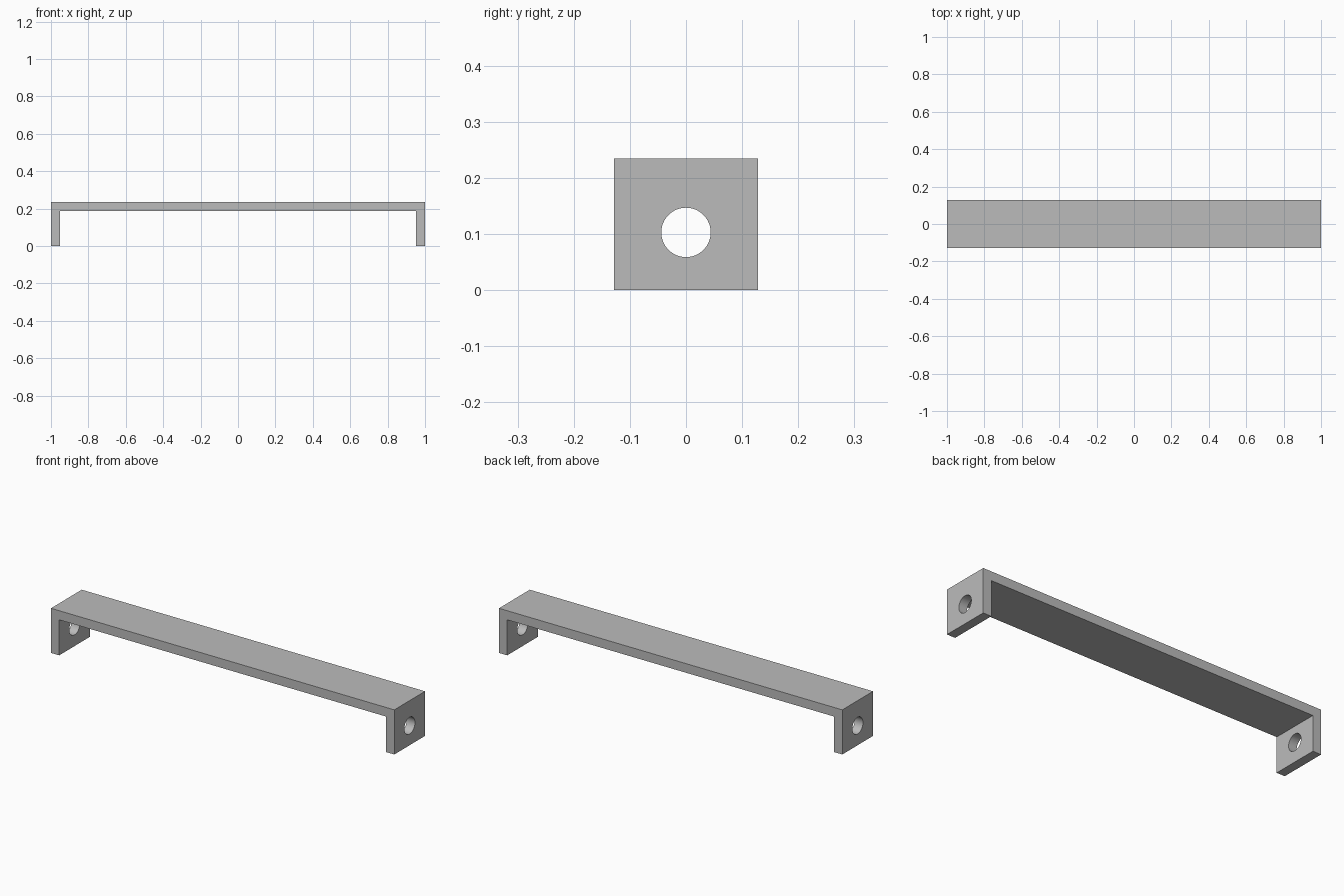
import bpy, bmesh, math

default = bpy.data.objects.get("Cube")
if default:
    bpy.data.objects.remove(default, do_unlink=True)

HALF_LENGTH, HALF_WIDTH, HEIGHT, WALL = 1.0, 0.128, 0.235, 0.048
HOLE_RADIUS, HOLE_Z = 0.044, 0.103

grey = bpy.data.materials.new("plain grey")
grey.use_nodes = True
colour = (0.5, 0.5, 0.5, 1)
grey.diffuse_color = colour
grey.node_tree.nodes["Principled BSDF"].inputs["Base Color"].default_value = colour

# Bracket: U profile extruded across its width
inner, under = HALF_LENGTH - WALL, HEIGHT - WALL
half = [(HALF_LENGTH, HEIGHT), (HALF_LENGTH, 0), (inner, 0), (inner, under)]
profile = half + [(-x, z) for x, z in reversed(half)]
bm = bmesh.new()
face = bm.faces.new([bm.verts.new((x, -HALF_WIDTH, z)) for x, z in profile])
extruded = bmesh.ops.extrude_face_region(bm, geom=[face])["geom"]
bmesh.ops.translate(bm, vec=(0, 2 * HALF_WIDTH, 0),
                    verts=[v for v in extruded if isinstance(v, bmesh.types.BMVert)])
bmesh.ops.recalc_face_normals(bm, faces=bm.faces)
mesh = bpy.data.meshes.new("bracket")
bm.to_mesh(mesh)
bm.free()
mesh.materials.append(grey)
bracket = bpy.data.objects.new("bracket", mesh)
bpy.context.collection.objects.link(bracket)

# Round mounting hole through both end flanges
bpy.ops.mesh.primitive_cylinder_add(vertices=64, radius=HOLE_RADIUS, depth=2.4 * HALF_LENGTH,
                                    location=(0, 0, HOLE_Z), rotation=(0, math.pi / 2, 0))
cutter = bpy.context.object
cutter.name = "hole_cutter"
cutter.hide_render = True
cutter.data.materials.append(grey)
cut = bracket.modifiers.new("mounting holes", "BOOLEAN")
cut.operation = "DIFFERENCE"
cut.solver = "EXACT"
cut.object = cutter

# Apply the cut and smooth the hole walls
bpy.ops.object.select_all(action="DESELECT")
bracket.select_set(True)
bpy.context.view_layer.objects.active = bracket
bpy.ops.object.modifier_apply(modifier=cut.name)
bpy.data.objects.remove(cutter, do_unlink=True)
bpy.ops.object.shade_smooth_by_angle(angle=math.radians(30))
